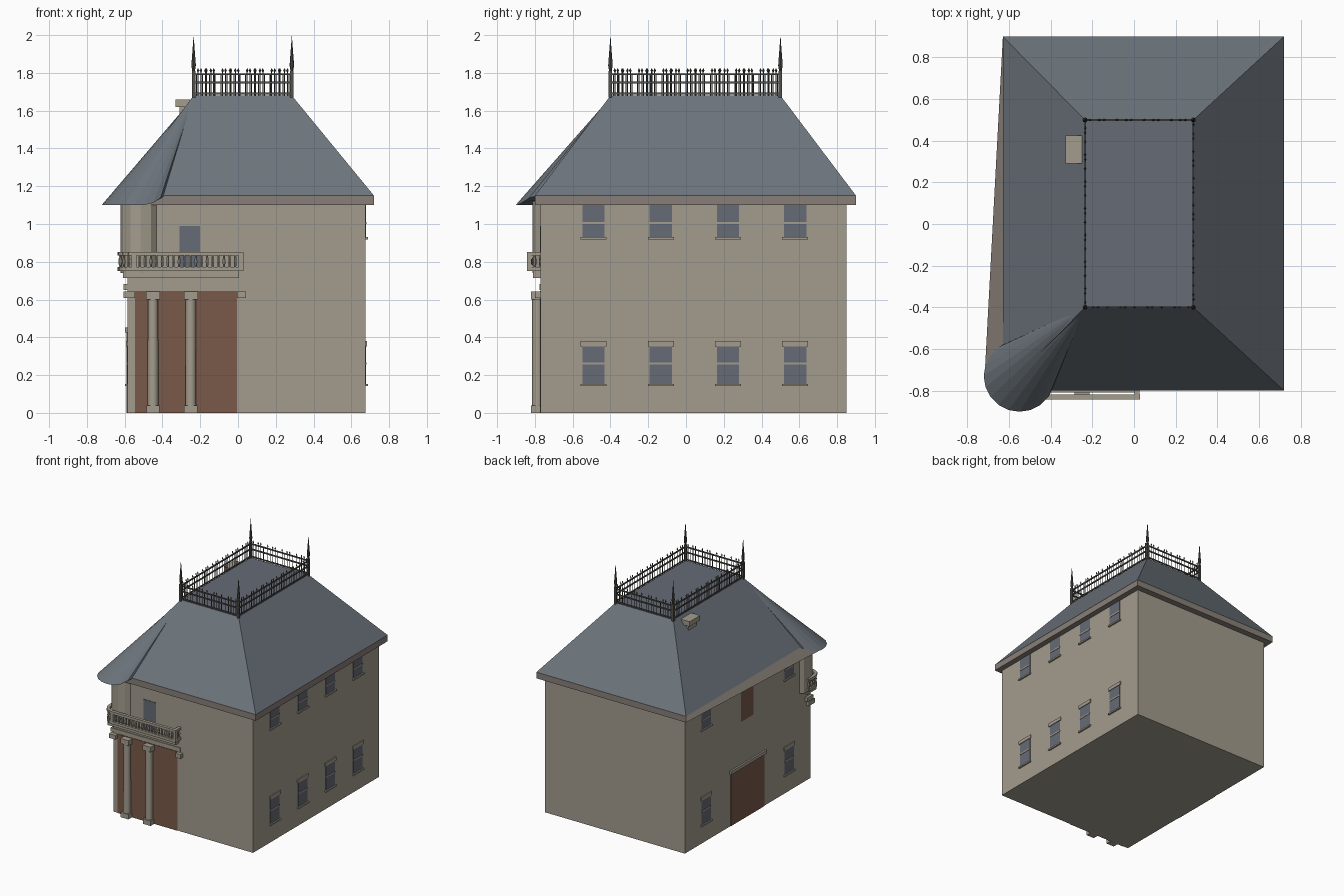
import bpy, bmesh, math
from mathutils import Vector, Matrix

if "Cube" in bpy.data.objects:
    bpy.data.objects.remove(bpy.data.objects["Cube"])


def material(name, r, g, b):
    m = bpy.data.materials.new(name)
    m.use_nodes = True
    m.diffuse_color = (r, g, b, 1)
    m.node_tree.nodes["Principled BSDF"].inputs["Base Color"].default_value = (r, g, b, 1)
    return m


STONE = material("beige stone", .37, .335, .27)
FASCIA = material("dusty fascia", .25, .215, .19)
SLATE = material("blue grey slate", .15, .175, .2)
GLASS = material("window and flat roof grey", .13, .145, .18)
WOOD = material("brown wood", .19, .1, .066)
IRON = material("dark iron", .085, .083, .075)


def finish(name, bm, mat):
    bmesh.ops.recalc_face_normals(bm, faces=bm.faces)
    mesh = bpy.data.meshes.new(name)
    bm.to_mesh(mesh)
    bm.free()
    mesh.materials.append(mat)
    ob = bpy.data.objects.new(name, mesh)
    bpy.context.collection.objects.link(ob)
    return ob


def add_box(bm, x, y, z):
    """Box from (low, high) pairs."""
    size = [b - a for a, b in (x, y, z)]
    mid = [(a + b) / 2 for a, b in (x, y, z)]
    bmesh.ops.create_cube(bm, size=1, matrix=Matrix.Translation(mid) @ Matrix.Diagonal((*size, 1)))


def add_beam(bm, p, q, width, z0, z1):
    """Level bar between two plan points."""
    p, q = Vector(p), Vector(q)
    d, mid = q - p, (p + q) / 2
    m = Matrix.Translation((mid.x, mid.y, (z0 + z1) / 2)) @ Matrix.Rotation(math.atan2(d.y, d.x), 4, "Z")
    bmesh.ops.create_cube(bm, size=1, matrix=m @ Matrix.Diagonal((d.length + width * .5, width, z1 - z0, 1)))


def add_cone(bm, x, y, z0, z1, r0, r1, n):
    bmesh.ops.create_cone(bm, cap_ends=True, segments=n, radius1=r0, radius2=r1, depth=z1 - z0,
                          matrix=Matrix.Translation((x, y, (z0 + z1) / 2)))


def box(name, mat, *spans):
    bm = bmesh.new()
    add_box(bm, *spans)
    return finish(name, bm, mat)


def loft(name, mat, bottom, top):
    """Solid between two matching rings of points."""
    bm = bmesh.new()
    a = [bm.verts.new(p) for p in bottom]
    b = [bm.verts.new(p) for p in top]
    bm.faces.new(a)
    bm.faces.new(b)
    for i in range(len(a)):
        j = (i + 1) % len(a)
        bm.faces.new((a[i], a[j], b[j], b[i]))
    return finish(name, bm, mat)


def rect(x0, x1, y0, y1, z):
    return [(x0, y0, z), (x1, y0, z), (x1, y1, z), (x0, y1, z)]


# Main body
LEFT, RIGHT, FRONT, BACK, WALL = -.585, .675, -.77, .85, 1.1
box("house_walls", STONE, (LEFT, RIGHT), (FRONT, BACK), (0, WALL))

# Fascia, flared along one side towards the turret
loft("roof_fascia", FASCIA,
     [(.72, -.8, 1.1), (.72, .9, 1.1), (-.63, .9, 1.1), (-.715, -.68, 1.1), (-.55, -.8, 1.1)],
     [(.72, -.8, 1.15), (.72, .9, 1.15), (-.63, .9, 1.15), (-.63, -.72, 1.15), (-.55, -.8, 1.15)])

# Hipped roof with a flat top
TX0, TX1, TY0, TY1, TOP = -.235, .285, -.4, .5, 1.68
roof = loft("hipped_roof", SLATE, rect(-.63, .72, -.8, .9, 1.15), rect(TX0, TX1, TY0, TY1, TOP))
roof.data.materials.append(GLASS)
for f in roof.data.polygons:
    f.material_index = int(f.normal.z > .95)

# Leaning conical turret roof
bm = bmesh.new()
ring = []
for i in range(20):
    a = math.tau * i / 20
    inward = (math.cos(a) + math.sin(a)) * .707
    lift = min(1, max(0, (inward + .3) / .6))
    ring.append(bm.verts.new((-.55 + .172 * math.cos(a), -.73 + .172 * math.sin(a), 1.1 + .05 * lift)))
tip = bm.verts.new((TX0, TY0, TOP - .01))
bm.faces.new(ring)
for i in range(20):
    bm.faces.new((ring[i], ring[(i + 1) % 20], tip))
finish("turret_roof", bm, SLATE)

# Turret drum on the corner
bm = bmesh.new()
add_cone(bm, -.515, -.705, .74, 1.13, .108, .108, 12)
finish("turret_drum", bm, STONE)

# Chimney
bm = bmesh.new()
add_box(bm, (-.31, -.25), (.31, .41), (1.5, 1.62))
add_box(bm, (-.33, -.245), (.29, .425), (1.62, 1.66))
finish("chimney", bm, STONE)


# Side windows: glass plate, sash bar, sill and optional lintel
def window(name, side, y, z0, z1, bar, lintel):
    wall = RIGHT if side > 0 else LEFT

    def out(depth):
        return tuple(sorted((wall - side * .005, wall + side * depth)))
    box(name + "_glass", GLASS, out(.003), (y - .059, y + .059), (z0, z1))
    bm = bmesh.new()
    add_box(bm, out(.006), (y - .059, y + .059), (bar - .006, bar + .006))
    add_box(bm, out(.013), (y - .069, y + .069), (z0 - .008, z0 + .004))
    if lintel:
        add_box(bm, out(.008), (y - .069, y + .069), (z1, z1 + .028))
    finish(name + "_trim", bm, STONE)


for side, label, rows in ((1, "left", (-.49, -.133, .222, .578)), (-1, "right", (-.49, .578))):
    for i, y in enumerate(rows):
        window(f"{label}_lower_window_{i + 1}", side, y, .15, .352, .262, True)
        window(f"{label}_upper_window_{i + 1}", side, y, .927, 1.1, 1.005, False)

# Side doors
box("side_door", WOOD, (LEFT - .004, LEFT), (-.17, .26), (0, .425))
box("side_door_lintel", STONE, (LEFT - .014, LEFT), (-.19, .275), (.425, .452))
box("upper_side_door", WOOD, (LEFT - .004, LEFT), (-.03, .13), (.8, 1.1))

# Front entrance and balcony window
box("entrance_panel", WOOD, (-.545, -.005), (FRONT - .004, FRONT), (0, .645))
box("balcony_window", GLASS, (-.31, -.2), (FRONT - .004, FRONT), (.75, .99))

# Porch columns with square bases and capitals
for i, x in enumerate((-.45, -.25)):
    bm = bmesh.new()
    add_cone(bm, x, -.787, .04, .61, .029, .027, 16)
    add_box(bm, (x - .035, x + .035), (-.82, FRONT), (0, .04))
    add_box(bm, (x - .037, x + .037), (-.82, FRONT), (.6, .642))
    col = finish(f"porch_column_{i + 1}", bm, STONE)
    bpy.context.view_layer.objects.active = col
    col.select_set(True)
    bpy.ops.object.shade_smooth_by_angle()
    col.select_set(False)

# Entablature and balcony floor
bm = bmesh.new()
add_box(bm, (-.605, -.545), (-.8, -.72), (.608, .642))
add_box(bm, (-.005, .042), (-.8, FRONT), (.608, .642))
add_box(bm, (-.605, .02), (FRONT - .006, -.7), (.65, .682))
add_box(bm, (-.61, .005), (-.81, -.69), (.715, .75))
finish("balcony_floor", bm, STONE)

# Balustrade, rounded round the turret corner
path = [(.015, FRONT), (.015, -.83), (-.55, -.83)]
path += [(-.55 - .075 * math.sin(a), -.755 - .075 * math.cos(a)) for a in (.4, .8, 1.2, math.pi / 2)]
path += [(-.625, -.69), (LEFT, -.69)]
bm = bmesh.new()
for p, q in zip(path, path[1:]):
    add_beam(bm, p, q, .024, .832, .852)
    add_beam(bm, p, q, .022, .75, .772)
    length = (Vector(q) - Vector(p)).length
    n = max(1, round(length / .029))
    for k in range(n):
        x, y = Vector(p).lerp(Vector(q), k / n)
        add_cone(bm, x, y, .765, .8, .005, .009, 6)
        add_cone(bm, x, y, .8, .84, .009, .005, 6)
for x, y in (path[1], path[2]):
    add_box(bm, (x - .013, x + .013), (y - .013, y + .013), (.75, .852))
finish("balcony_balustrade", bm, STONE)

# Roof cresting: rails, bars and spear heads
corners = [(TX0, TY0), (TX1, TY0), (TX1, TY1), (TX0, TY1)]
bm = bmesh.new()
for p, q in zip(corners, corners[1:] + corners[:1]):
    for z in (1.69, 1.75, 1.793):
        add_beam(bm, p, q, .008, z - .005, z + .005)
    d = Vector(q) - Vector(p)
    periods = round(d.length / .132)
    for k in range(periods):
        for offset, spear in ((.3, True), (.48, True), (.64, False), (.82, True), (.12, False)):
            x, y = Vector(p) + d * ((k + offset) / periods)
            top = 1.81 if spear else 1.79
            add_cone(bm, x, y, TOP, top, .0028, .0028, 4)
            if spear:
                add_cone(bm, x, y, 1.803, 1.812, .002, .007, 4)
                add_cone(bm, x, y, 1.812, 1.826, .007, 0, 4)
finish("roof_railing", bm, IRON)

# Corner finials
bm = bmesh.new()
for x, y in corners:
    add_box(bm, (x - .009, x + .009), (y - .009, y + .009), (TOP - .01, 1.81))
    add_cone(bm, x, y, 1.81, 1.84, .007, .012, 8)
    add_cone(bm, x, y, 1.84, 2.0, .012, 0, 8)
finish("roof_finials", bm, IRON)
